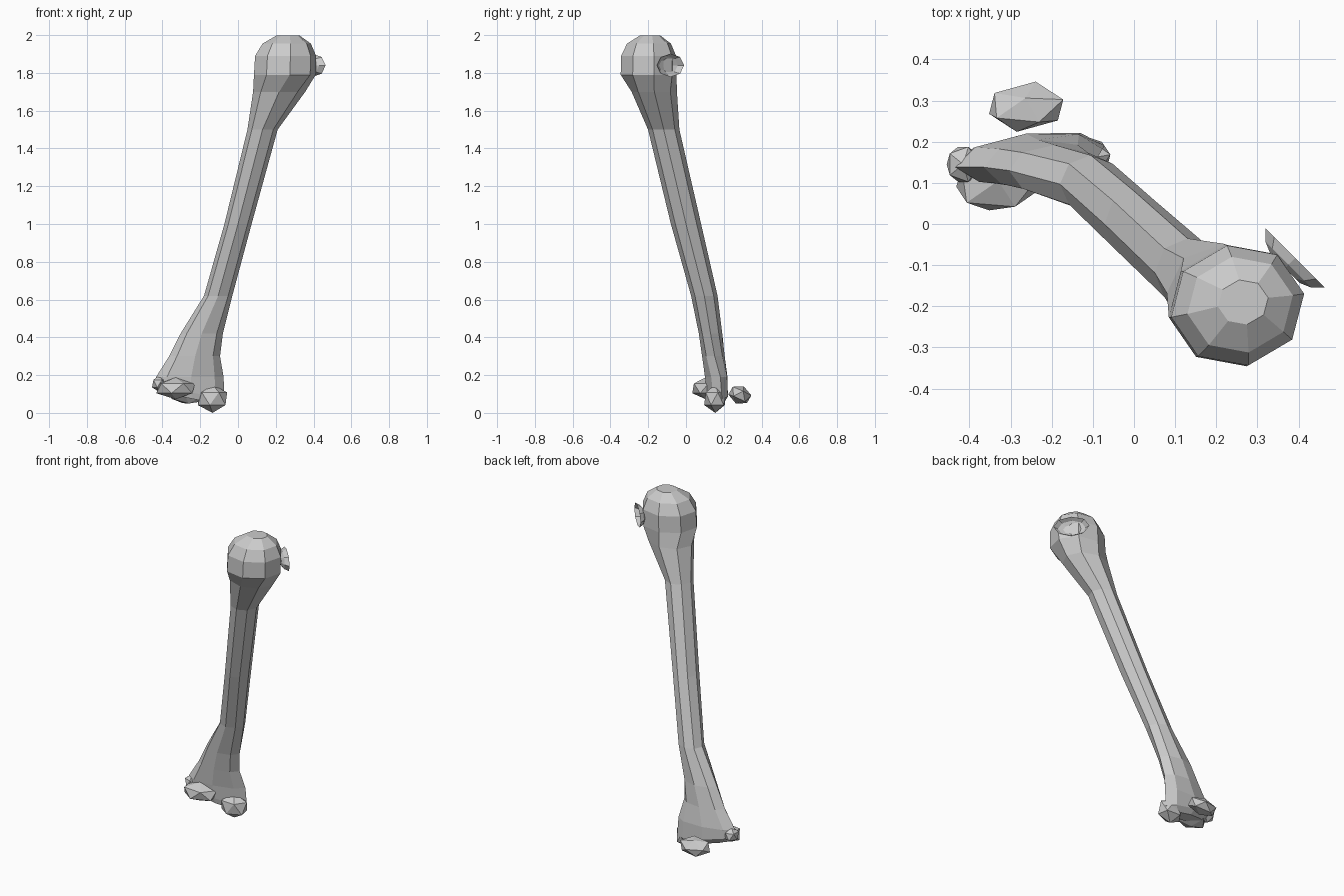
import bpy, bmesh, math
from mathutils import Matrix, Vector, Euler

if "Cube" in bpy.data.objects:
    bpy.data.objects.remove(bpy.data.objects["Cube"])


def finish(bm, name):
    bmesh.ops.recalc_face_normals(bm, faces=bm.faces)
    me = bpy.data.meshes.new(name)
    bm.to_mesh(me)
    bm.free()
    ob = bpy.data.objects.new(name, me)
    bpy.context.collection.objects.link(ob)
    return ob


def loft(name, rings, sides=8, caps=(True, True)):
    """Ring: z, centre x, centre y, radius x, radius y, turn in degrees, slope of z along x."""
    bm = bmesh.new()
    loops = []
    for z, cx, cy, rx, ry, turn, slope in rings:
        t = math.radians(turn)
        loop = []
        for i in range(sides):
            a = 2 * math.pi * i / sides
            u, v = rx * math.cos(a), ry * math.sin(a)
            x = u * math.cos(t) - v * math.sin(t)
            y = u * math.sin(t) + v * math.cos(t)
            loop.append(bm.verts.new((cx + x, cy + y, z + slope * x)))
        loops.append(loop)
    for a, b in zip(loops, loops[1:]):
        for i in range(sides):
            j = (i + 1) % sides
            bm.faces.new((a[i], a[j], b[j], b[i]))
    if caps[0]:
        bm.faces.new(loops[0])
    if caps[1]:
        bm.faces.new(loops[-1])
    return finish(bm, name)


def knob(name, loc, size, rot=(0, 0, 0), detail=1):
    bm = bmesh.new()
    m = (Matrix.Translation(Vector(loc))
         @ Euler([math.radians(r) for r in rot]).to_matrix().to_4x4()
         @ Matrix.Diagonal((*size, 1)))
    bmesh.ops.create_icosphere(bm, subdivisions=detail, radius=1, matrix=m)
    return finish(bm, name)


# Main bone: flared lower end, slim leaning shaft, rounded head
loft("long_bone", [
    (0.075, -0.245, 0.160, 0.140, 0.040, 8, -0.20),
    (0.110, -0.255, 0.165, 0.185, 0.055, 8, -0.20),
    (0.190, -0.255, 0.160, 0.180, 0.060, 7, 0.0),
    (0.300, -0.230, 0.145, 0.135, 0.060, 3, 0.0),
    (0.420, -0.192, 0.130, 0.112, 0.062, 0, 0.0),
    (0.620, -0.105, 0.097, 0.075, 0.070, 0, 0.0),
    (1.000, 0.000, 0.000, 0.072, 0.080, 0, 0.0),
    (1.500, 0.130, -0.118, 0.080, 0.083, 0, 0.0),
    (1.700, 0.218, -0.168, 0.138, 0.120, 0, 0.0),
    (1.790, 0.248, -0.198, 0.166, 0.150, 10, 0.0),
    (1.890, 0.252, -0.198, 0.164, 0.148, 10, 0.0),
    (1.955, 0.258, -0.196, 0.130, 0.118, 10, 0.0),
    (1.998, 0.265, -0.190, 0.062, 0.055, 10, 0.0),
])

# Joint knobs at the lower end
knob("outer_condyle", (-0.135, 0.155, 0.075), (0.088, 0.065, 0.075), (0, 0, 10))
knob("front_condyle", (-0.330, 0.105, 0.130), (0.115, 0.080, 0.058), (0, 0, 8))
knob("inner_epicondyle", (-0.415, 0.145, 0.155), (0.045, 0.050, 0.045))

# Loose chip behind the elbow
knob("elbow_chip", (-0.262, 0.285, 0.095), (0.102, 0.064, 0.050), (-25, 0, 5))

# Thin shallow cup beside the head
cup = loft("socket_cup", [
    (-0.022, 0, 0, 0.030, 0.050, 0, 0.0),
    (-0.010, 0, 0, 0.050, 0.078, 0, 0.0),
    (0.014, 0, 0, 0.062, 0.102, 0, 0.0),
], sides=8, caps=(True, False))
cup.location = (0.382, -0.092, 1.84)
cup.rotation_euler = (0, math.radians(90), math.radians(45))
